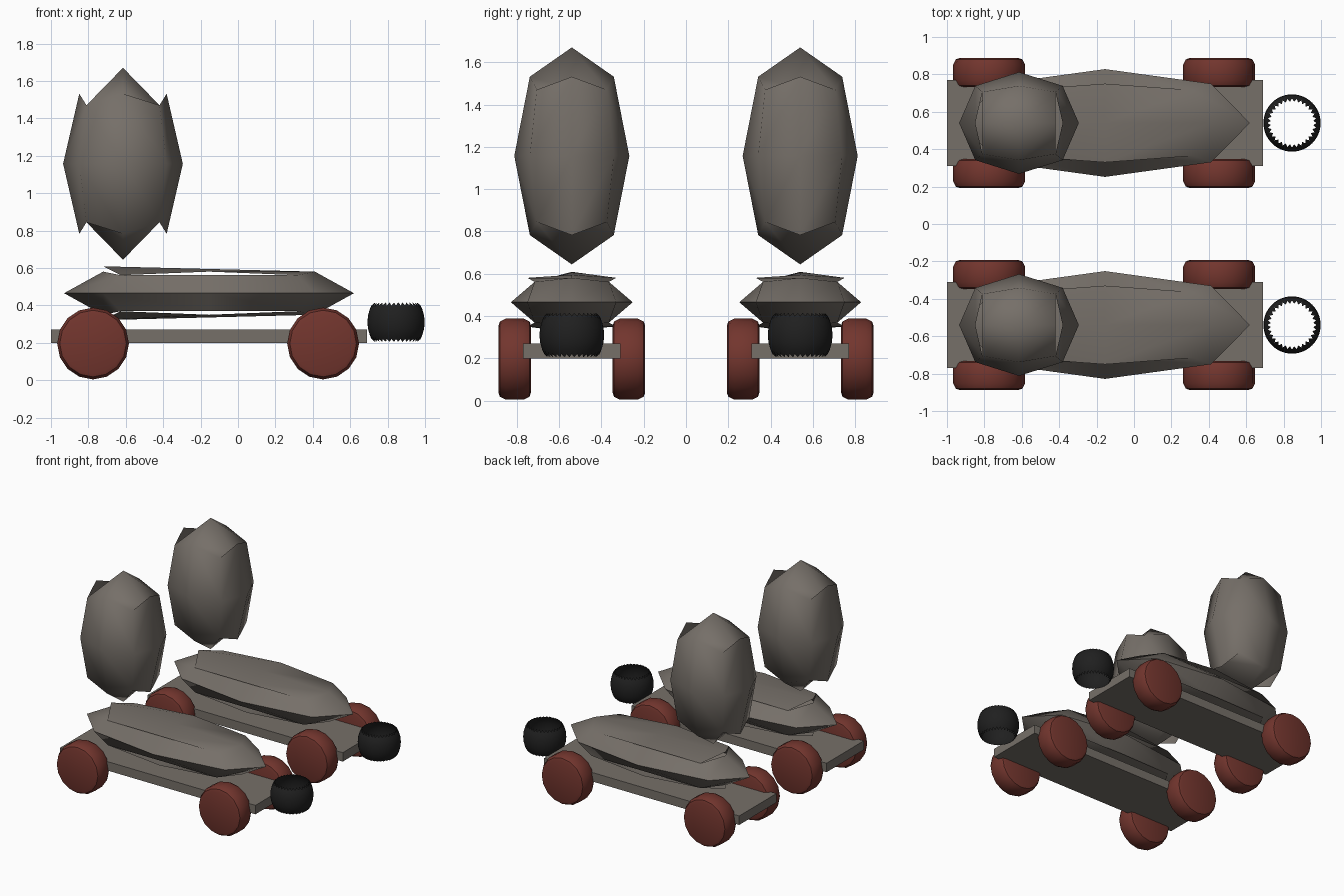
import bpy, bmesh, math
from itertools import product
from mathutils import Vector

cube = bpy.data.objects.get("Cube")
if cube:
    bpy.data.objects.remove(cube)


def material(name, r, g, b):
    m = bpy.data.materials.new(name)
    m.use_nodes = True
    m.diffuse_color = (r, g, b, 1)
    bsdf = m.node_tree.nodes["Principled BSDF"]
    bsdf.inputs["Base Color"].default_value = (r, g, b, 1)
    bsdf.inputs["Roughness"].default_value = 0.8
    return m


GREY = material("warm_grey", 0.18, 0.16, 0.14)
RED = material("brick_red", 0.17, 0.036, 0.027)
BLACK = material("soft_black", 0.014, 0.014, 0.014)


def finish(bm, name, mat, loc, angle=None):
    me = bpy.data.meshes.new(name)
    bm.to_mesh(me)
    bm.free()
    me.materials.append(mat)
    ob = bpy.data.objects.new(name, me)
    ob.location = loc
    bpy.context.collection.objects.link(ob)
    if angle:
        bpy.ops.object.select_all(action='DESELECT')
        ob.select_set(True)
        bpy.context.view_layer.objects.active = ob
        bpy.ops.object.shade_smooth_by_angle(angle=math.radians(angle))
    return ob


MID, CORNER = 0.73, 0.61


def pod(name, loc, size, straight, lift=None):
    """Six bulged patches of 2 x 2 quads; straight(axis, point) flattens an edge."""
    bm = bmesh.new()
    for axis, side in product(range(3), (-1, 1)):
        u, v = (axis + 1) % 3, (axis + 2) % 3
        grid = {}
        for i, j in product((-1, 0, 1), repeat=2):
            p = Vector((0, 0, 0))
            p[axis], p[u], p[v] = side, i, j
            reach = (1, MID, CORNER)[abs(i) + abs(j)]
            if abs(i) + abs(j) == 1 and straight(axis, p):
                reach = CORNER
            q = p * reach
            if lift:
                lift(axis, p, q)
            grid[i, j] = bm.verts.new([a * b for a, b in zip(q, size)])
        for i, j in product((-1, 0), repeat=2):
            ring = [grid[i, j], grid[i + 1, j], grid[i + 1, j + 1], grid[i, j + 1]]
            bm.faces.new(ring if side > 0 else ring[::-1])
    bmesh.ops.remove_doubles(bm, verts=bm.verts[:], dist=0.0005)
    return finish(bm, name, GREY, loc, 75)


def upright_straight(axis, p):
    # end patches have straight sides, leaving the side patches as pointed fins
    return axis == 2 and p.x != 0


def lying_straight(axis, p):
    # long side patches are straight along top and bottom
    return axis == 1 and p.z != 0


def lying_lift(axis, p, q):
    # top and bottom sheets rise towards a raised flap at the -x end
    if axis == 2 and p.y == 0:
        q.z = p.z * (0.82 - 0.09 * p.x)


def lathe(name, rings, n, mat, loc, angle, caps):
    """Revolve (radius, height) rings about z; a ring may be a function of the step."""
    bm = bmesh.new()
    loops = []
    for ring in rings:
        loop = []
        for k in range(n):
            r, h = ring(k) if callable(ring) else ring
            a = math.tau * k / n
            loop.append(bm.verts.new((r * math.cos(a), r * math.sin(a), h)))
        loops.append(loop)
    for lo, hi in zip(loops, loops[1:]):
        for k in range(n):
            m = (k + 1) % n
            bm.faces.new((lo[k], lo[m], hi[m], hi[k]))
    if caps:
        bm.faces.new(loops[0][::-1])
        bm.faces.new(loops[-1])
    return finish(bm, name, mat, loc, angle)


def toothed(sign):
    return lambda k: (0.114, sign * 0.105) if k % 2 else (0.131, sign * 0.09)


def cart(side, y):
    # flat deck
    bm = bmesh.new()
    bmesh.ops.create_cube(bm, size=1)
    bmesh.ops.scale(bm, vec=(1.69, 0.46, 0.07), verts=bm.verts[:])
    finish(bm, side + "_deck", GREY, (-0.155, y, 0.235))

    # four wheels with rounded shoulders
    profile = [(0.158, -0.077), (0.178, -0.07), (0.192, -0.042),
               (0.192, 0.042), (0.178, 0.07), (0.158, 0.077)]
    for (end, x), (edge, dy) in product((("rear", -0.775), ("front", 0.455)),
                                        (("right", -0.27), ("left", 0.27))):
        wheel = lathe(f"{side}_{end}_{edge}_wheel", profile, 16, RED,
                      (x, y + dy, 0.196), 30, True)
        wheel.rotation_euler.x = math.pi / 2

    # lying body and the floating upright pod
    pod(side + "_body", (-0.155, y, 0.465), (0.775, 0.288, 0.158),
        lying_straight, lying_lift)
    pod(side + "_upright_pod", (-0.615, y, 1.157), (0.32, 0.272, 0.513),
        upright_straight)

    # open barrel ring with toothed rims
    rings = [toothed(-1), (0.14, -0.07), (0.15, -0.035), (0.153, 0),
             (0.15, 0.035), (0.14, 0.07), toothed(1)]
    lathe(side + "_toothed_ring", rings, 64, BLACK, (0.845, y, 0.31), 60, False)


cart("right", -0.54)
cart("left", 0.54)
